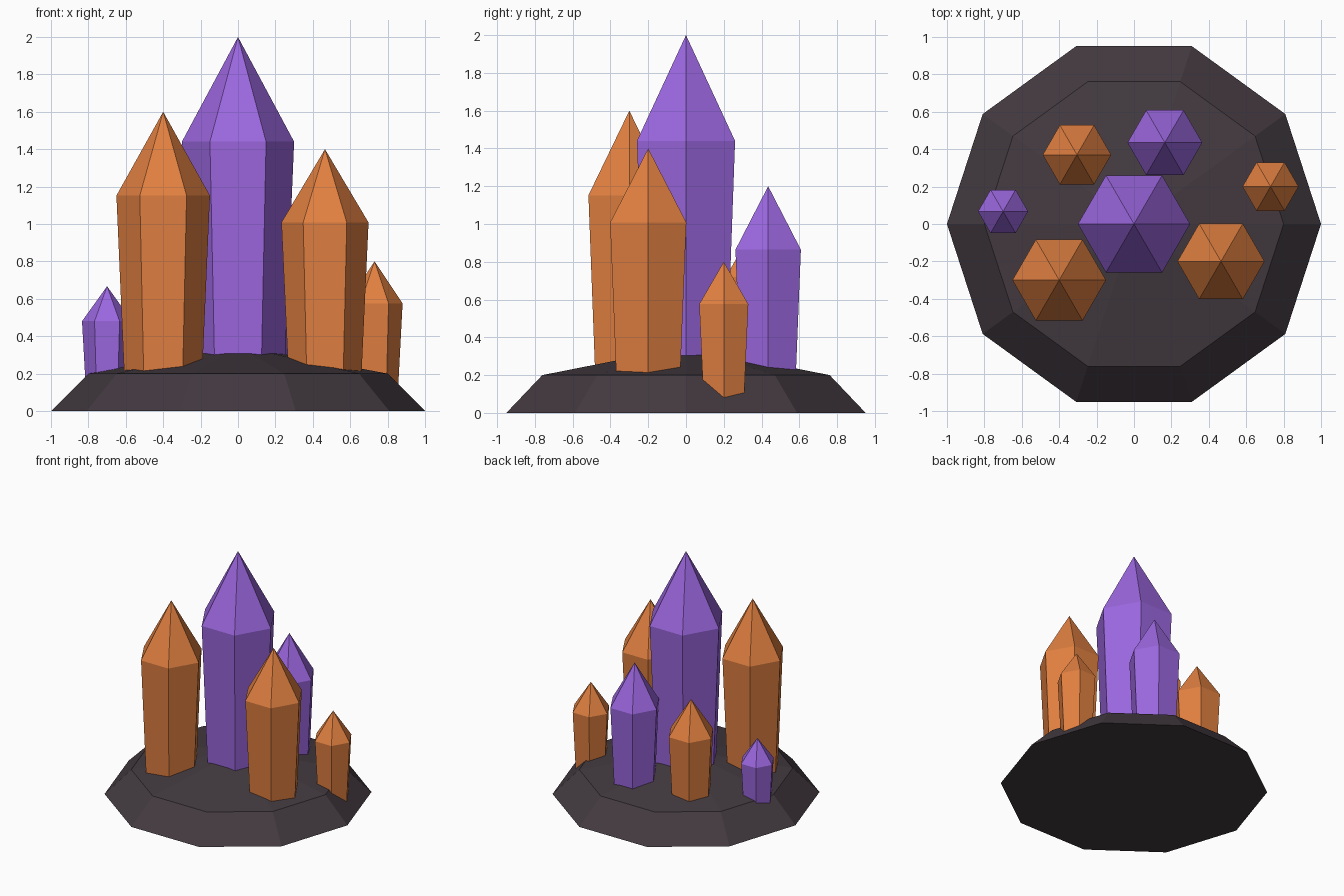
import bpy
import bmesh
from math import cos, sin, tau

cube = bpy.data.objects.get("Cube")
if cube:
    bpy.data.objects.remove(cube, do_unlink=True)


def make_material(name, color):
    mat = bpy.data.materials.new(name)
    mat.use_nodes = True
    mat.diffuse_color = (*color, 1)
    bsdf = mat.node_tree.nodes["Principled BSDF"]
    bsdf.inputs["Base Color"].default_value = (*color, 1)
    bsdf.inputs["Roughness"].default_value = 0.6
    return mat


def faceted_solid(name, sides, rings, tip, material, location=(0, 0, 0)):
    """Stack of regular polygon rings (radius, z), closed below, pointed on top."""
    bm = bmesh.new()
    loops = [[bm.verts.new((r * cos(tau * i / sides), r * sin(tau * i / sides), z))
              for i in range(sides)] for r, z in rings]
    apex = bm.verts.new((0, 0, tip))
    bm.faces.new(loops[0][::-1])
    for i in range(sides):
        j = (i + 1) % sides
        for low, high in zip(loops, loops[1:]):
            bm.faces.new((low[i], low[j], high[j], high[i]))
        bm.faces.new((loops[-1][i], loops[-1][j], apex))
    mesh = bpy.data.meshes.new(name)
    bm.to_mesh(mesh)
    bm.free()
    mesh.materials.append(material)
    obj = bpy.data.objects.new(name, mesh)
    obj.location = location
    bpy.context.collection.objects.link(obj)
    return obj


violet = make_material("violet crystal", (0.33, 0.135, 0.74))
amber = make_material("amber crystal", (0.75, 0.215, 0.052))
stone = make_material("dark stone", (0.056, 0.042, 0.051))

# Rock base: sloped rim with a shallow raised top
faceted_solid("rock_base", 10, [(1, 0), (0.8, 0.2)], 0.35, stone)

# Crystals: name, x, y, radius, height, material
crystals = [
    ("center_crystal", 0, 0, 0.3, 2.0, violet),
    ("front_right_crystal", -0.4, -0.3, 0.25, 1.6, amber),
    ("front_left_crystal", 0.465, -0.2, 0.233, 1.4, amber),
    ("back_left_crystal", 0.165, 0.435, 0.2, 1.2, violet),
    ("back_right_crystal", -0.305, 0.37, 0.183, 1.0, amber),
    ("side_left_crystal", 0.73, 0.2, 0.15, 0.8, amber),
    ("side_right_crystal", -0.7, 0.067, 0.134, 0.667, violet),
]
bottom = 0.004  # keeps the crystal undersides just inside the rock
for name, x, y, radius, height, material in crystals:
    rings = [(radius * 0.8, bottom), (radius, height * 0.72)]
    faceted_solid(name, 6, rings, height, material, (x, y, 0))
